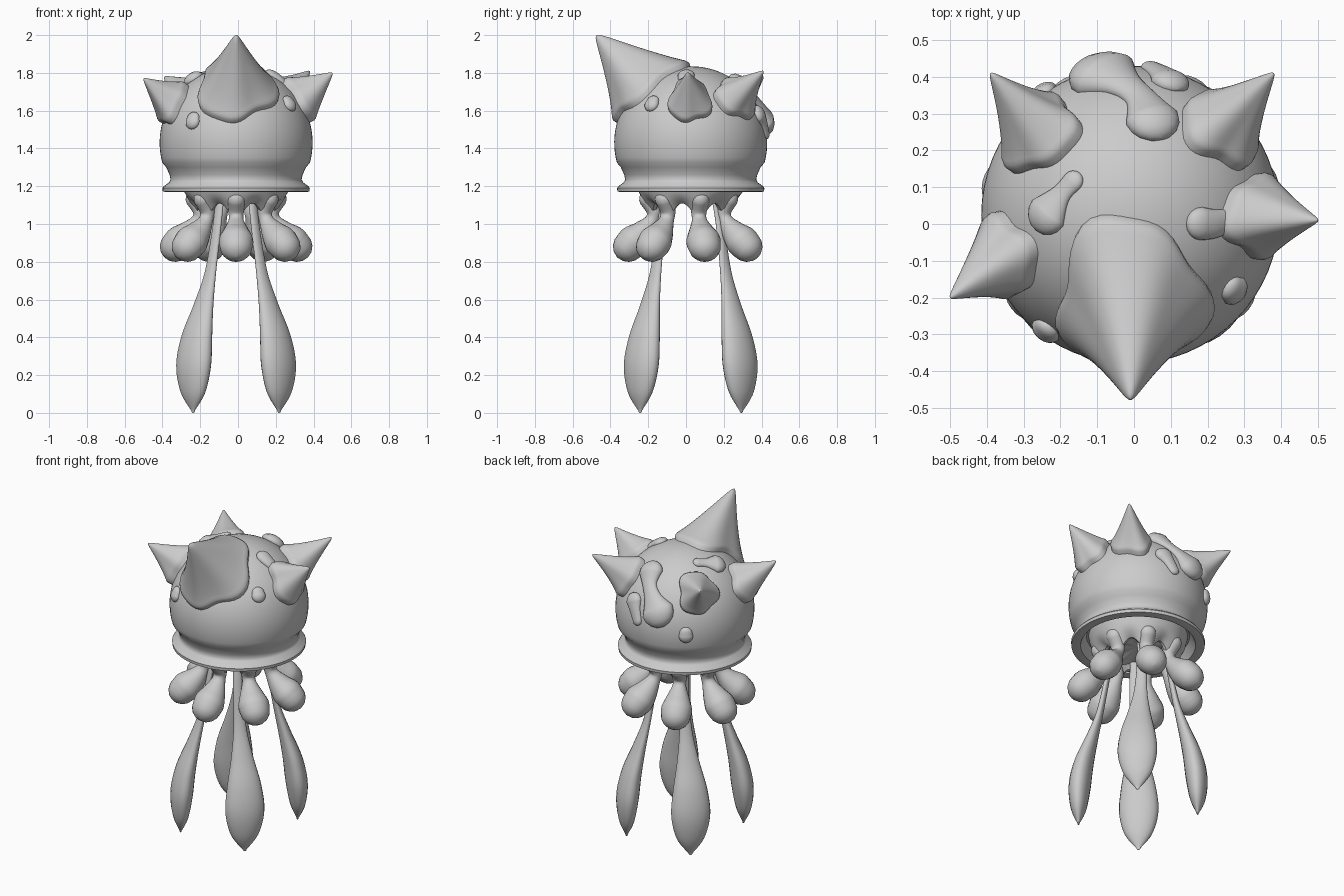
import bpy, bmesh, math
from mathutils import Vector

cube = bpy.data.objects.get("Cube")
if cube:
    bpy.data.objects.remove(cube)

grey = bpy.data.materials.new("plain_grey")
grey.use_nodes = True
COLOUR = (0.6, 0.6, 0.6, 1)
grey.diffuse_color = COLOUR
grey.node_tree.nodes["Principled BSDF"].inputs["Base Color"].default_value = COLOUR

AXIS = Vector((-0.01, 0.025, 0))       # vertical axis of the bell
CENTRE = AXIS + Vector((0, 0, 1.43))   # centre of the dome
R = 0.405


def loft(name, rings, angle=40):
    """Skin closed rings of equal length and cap both ends."""
    bm = bmesh.new()
    loops = [[bm.verts.new(p) for p in ring] for ring in rings]
    n = len(loops[0])
    for a, b in zip(loops, loops[1:]):
        for i in range(n):
            j = (i + 1) % n
            bm.faces.new((a[i], a[j], b[j], b[i]))
    bm.faces.new(loops[0][::-1])
    bm.faces.new(loops[-1])
    bmesh.ops.recalc_face_normals(bm, faces=bm.faces)
    mesh = bpy.data.meshes.new(name)
    bm.to_mesh(mesh)
    bm.free()
    mesh.materials.append(grey)
    ob = bpy.data.objects.new(name, mesh)
    bpy.context.collection.objects.link(ob)
    bpy.ops.object.select_all(action='DESELECT')
    ob.select_set(True)
    bpy.context.view_layer.objects.active = ob
    bpy.ops.object.shade_smooth_by_angle(angle=math.radians(angle))
    return ob


def spline(values, steps):
    """Catmull-Rom samples through vectors."""
    v = [values[0]] + list(values) + [values[-1]]
    out = []
    for a, b, c, d in zip(v, v[1:], v[2:], v[3:]):
        for k in range(steps):
            t = k / steps
            out.append(b + (c - a) * (t / 2) + (2 * a - 5 * b + 4 * c - d) * (t * t / 2)
                       + (3 * b - a - 3 * c + d) * (t ** 3 / 2))
    return out + [values[-1]]


def tube(name, points, radii, flat, normal, steps=6, sides=20):
    """Rounded-end tube, squashed by flat along normal."""
    pts = spline([Vector((*p, r)) for p, r in zip(points, radii)], steps)
    path, rad = [p.xyz for p in pts], [p.w for p in pts]
    start, end = (path[0] - path[1]).normalized(), (path[-1] - path[-2]).normalized()
    arc = [math.radians(a) for a in (88, 65, 43, 22)]
    r0, r1 = rad[0], rad[-1]
    path = ([path[0] + start * r0 * math.sin(a) for a in arc] + path
            + [path[-1] + end * r1 * math.sin(a) for a in reversed(arc)])
    rad = ([r0 * math.cos(a) for a in arc] + rad + [r1 * math.cos(a) for a in reversed(arc)])
    rings = []
    for i, (p, r) in enumerate(zip(path, rad)):
        d = path[min(i + 1, len(path) - 1)] - path[max(i - 1, 0)]
        n = normal(p) if callable(normal) else normal
        side = d.cross(n).normalized()
        up = side.cross(d).normalized()
        turn = [2 * math.pi * k / sides for k in range(sides)]
        rings.append([p + side * r * math.cos(a) + up * r * flat * math.sin(a) for a in turn])
    return loft(name, rings, 60)


def revolve(name, profile, sides=64, drop=lambda a, k: 0):
    rings = []
    for k, (r, z) in enumerate(profile):
        turn = [2 * math.pi * i / sides for i in range(sides)]
        rings.append([AXIS + Vector((r * math.cos(a), r * math.sin(a), z + drop(a, k)))
                      for a in turn])
    return loft(name, rings)


def on_dome(p):
    return CENTRE + (Vector(p) - CENTRE).normalized() * R


def outward(p):
    return (p - CENTRE).normalized()


def horn(name, base, tip, across, along, power, phase, wobble=0.1, sides=48, count=22):
    """Splat hugging the dome, drawn out into a blunt spike."""
    axis = outward(Vector(base))
    u = Vector((0, 0, 1)).cross(axis).normalized()
    v = axis.cross(u)
    pull = Vector(tip) - (CENTRE + axis * R)
    rings = []
    for k in range(count + 1):
        s = max(1 - k / count, 0.002)
        h = max(0, 1 - math.sqrt(s * s + 0.004) + 0.062 * (1 - s)) ** power
        lift = -0.02 if k == 0 else 0.028 * min(1, (1 - s) * 12) ** 0.5 * s
        ring = []
        for i in range(sides):
            a = 2 * math.pi * i / sides
            w = 1 + s * wobble * (math.cos(3 * a + phase) + 0.6 * math.cos(5 * a + 2 * phase))
            d = (u * across * math.cos(a) + v * along * math.sin(a)) * (s * w)
            t = d.length
            direction = axis * math.cos(t) + d.normalized() * math.sin(t)
            ring.append(CENTRE + direction * (R + lift) + pull * h)
        rings.append(ring)
    return loft(name, rings, 50)


# Bell: dome, flared rim and hollow underside
dome = [(R * math.cos(math.radians(e)), CENTRE.z + R * math.sin(math.radians(e)))
        for e in range(89, -16, -4)]
revolve("bell", dome + [
    (0.37, 1.3), (0.352, 1.26), (0.347, 1.235), (0.355, 1.22), (0.383, 1.2), (0.39, 1.19),
    (0.388, 1.172), (0.375, 1.17), (0.335, 1.172), (0.32, 1.2), (0.3, 1.23), (0.01, 1.24)])

# Skirt under the bell, scalloped between the short arms
ARMS = 7
dips = [0, 0, 0.3, 1, 1, 0.3, 0]


def scallop(a, k):
    return -0.035 * dips[k] * math.cos(ARMS * (a + math.pi / 2))


revolve("skirt", [(0.29, 1.235), (0.275, 1.17), (0.245, 1.12), (0.205, 1.075),
                  (0.185, 1.08), (0.17, 1.13), (0.01, 1.16)], 84, scallop)

# Short bulb-ended arms
for i in range(ARMS):
    a = -math.pi / 2 + 2 * math.pi * i / ARMS
    out = Vector((math.cos(a), math.sin(a), 0))
    path = [(0.225, 1.13), (0.195, 1.07), (0.205, 1.02), (0.25, 0.96), (0.295, 0.915), (0.326, 0.885)]
    tube("short_arm_%d" % (i + 1), [AXIS + out * r + Vector((0, 0, z)) for r, z in path],
         [0.05, 0.042, 0.04, 0.068, 0.09, 0.088], 0.95, out)

# Four long paddle tentacles
for i, (sx, sy) in enumerate([(-1, -1), (1, -1), (-1, 1), (1, 1)]):
    path = [(0.085, 0.13, 1.15), (0.1, 0.155, 1.0), (0.135, 0.185, 0.75), (0.172, 0.215, 0.57),
            (0.208, 0.245, 0.4), (0.225, 0.262, 0.25), (0.228, 0.268, 0.11), (0.228, 0.268, 0.012)]
    tube("long_tentacle_%d" % (i + 1), [AXIS + Vector((x * sx, y * sy, z)) for x, y, z in path],
         [0.028, 0.028, 0.037, 0.065, 0.102, 0.115, 0.082, 0.012], 0.55, Vector((sx, sy, 0.3)))

# Horns
horn("front_horn", (-0.01, -0.225, 1.75), (-0.01, -0.475, 2.0), 0.53, 0.66, 1.5, 0.6)
horn("right_horn", (-0.36, -0.09, 1.64), (-0.5, -0.2, 1.77), 0.29, 0.3, 1.2, 2.0)
horn("left_horn", (0.34, 0.02, 1.66), (0.5, 0.01, 1.8), 0.28, 0.33, 1.2, 1.2)
horn("back_right_horn", (-0.265, 0.255, 1.68), (-0.39, 0.41, 1.78), 0.29, 0.32, 1.3, 0.3)
horn("back_left_horn", (0.25, 0.275, 1.68), (0.38, 0.41, 1.81), 0.3, 0.3, 1.3, 2.6)

# Raised drips and spots on the dome
drips = {
    "back_drip": ([(0.05, 0.29, 1.74), (0.02, 0.35, 1.69), (-0.03, 0.4, 1.64), (-0.08, 0.41, 1.57)],
                  [0.075, 0.045, 0.055, 0.1]),
    "low_back_drip": ([(0.1, 0.4, 1.58), (0.08, 0.42, 1.54), (0.05, 0.42, 1.48)], [0.055, 0.04, 0.032]),
    "top_drip": ([(-0.235, 0.03, 1.77), (-0.195, 0.08, 1.78), (-0.165, 0.115, 1.79)], [0.06, 0.03, 0.03]),
    "left_horn_drip": ([(0.19, 0.0, 1.8), (0.22, 0.0, 1.77), (0.27, 0.01, 1.73)], [0.045, 0.04, 0.03]),
}
for name, (path, radii) in drips.items():
    tube(name, [on_dome(p) for p in path], radii, 0.6, outward)

spots = {"left_spot": (0.285, -0.19, 1.65), "right_spot": (-0.24, -0.29, 1.55), "back_spot": (-0.23, 0.33, 1.44)}
for name, p in spots.items():
    p = Vector(p)
    tube(name, [on_dome(p + Vector((0, 0, z))) for z in (0.008, -0.008)], [0.038, 0.042], 0.65, outward)
